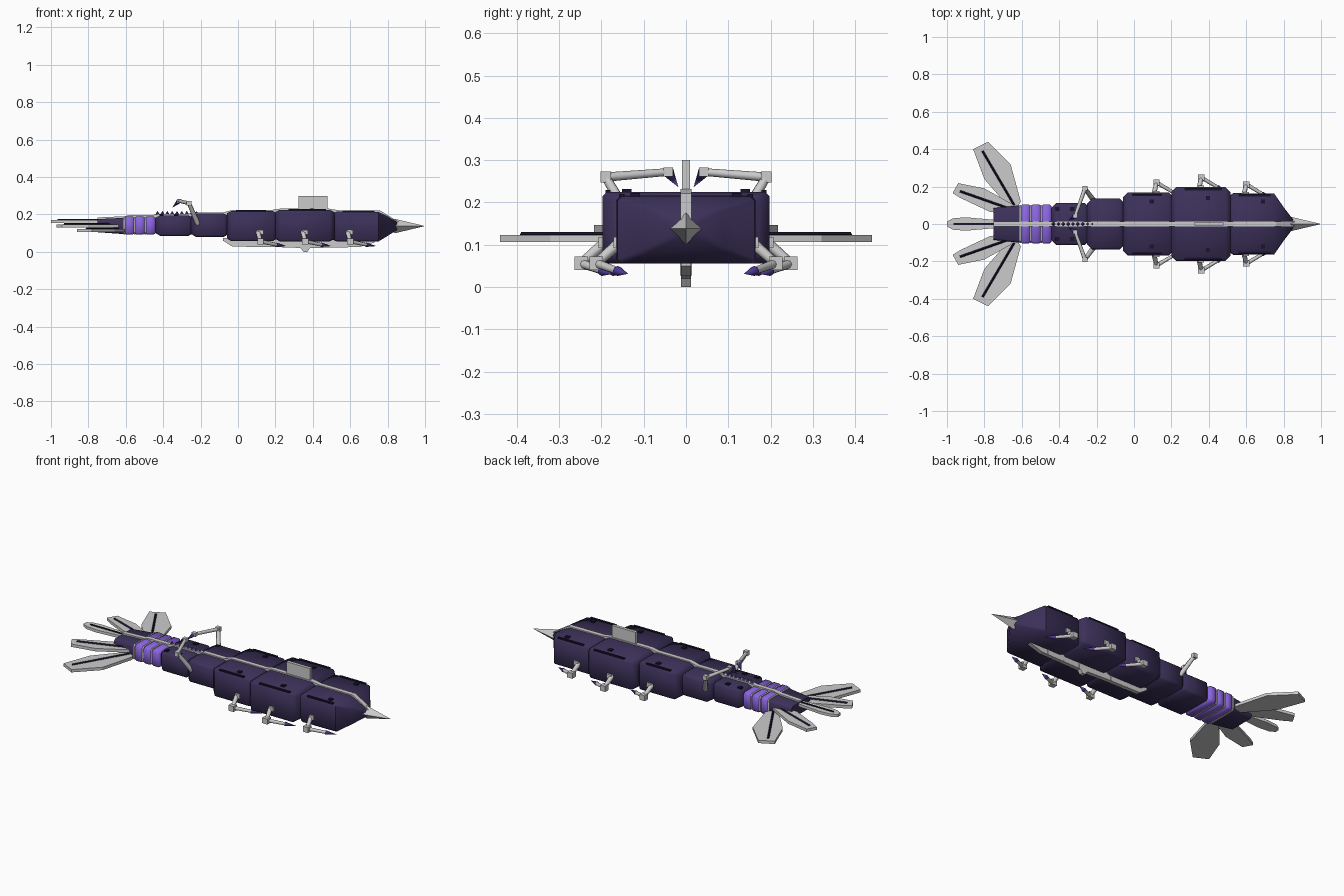
import bpy, bmesh
from mathutils import Vector


def mat(name, c):
    m = bpy.data.materials.new(name)
    m.diffuse_color = (*c, 1)
    return m


HULL = mat("hull_violet", (0.045, 0.03, 0.1))
BRIGHT = mat("bright_violet", (0.26, 0.13, 0.75))
DARK = mat("dark_trim", (0.01, 0.007, 0.026))
CLAW = mat("claw_violet", (0.08, 0.04, 0.3))


def finish(name, bm, m=None, smooth=False):
    bmesh.ops.recalc_face_normals(bm, faces=bm.faces)
    me = bpy.data.meshes.new(name)
    bm.to_mesh(me)
    bm.free()
    ob = bpy.data.objects.new(name, me)
    bpy.context.collection.objects.link(ob)
    if m:
        me.materials.append(m)
    if smooth:
        bpy.context.view_layer.objects.active = ob
        ob.select_set(True)
        bpy.ops.object.shade_smooth_by_angle(angle=0.9)
        ob.select_set(False)
    return ob


def loft(name, stations, m=None, c=0.0, smooth=False):
    """Box-like sections (x, half width, z low, z high) joined along x; c = corner chamfer."""
    bm = bmesh.new()
    rings = []
    for x, w, a, b in stations:
        if c:
            p = [(w, a + c), (w, b - c), (w - c, b), (c - w, b), (-w, b - c), (-w, a + c), (c - w, a), (w - c, a)]
        else:
            p = [(w, a), (w, b), (-w, b), (-w, a)]
        rings.append([bm.verts.new((x, y, z)) for y, z in p])
    for r, s in zip(rings, rings[1:]):
        for i in range(len(r)):
            j = (i + 1) % len(r)
            bm.faces.new((r[i], r[j], s[j], s[i]))
    bm.faces.new(rings[0])
    bm.faces.new(rings[-1])
    return finish(name, bm, m, smooth)


def box(name, c, d, m=None):
    bm = bmesh.new()
    bmesh.ops.create_cube(bm, size=1)
    for v in bm.verts:
        v.co = Vector(c) + v.co * Vector(d)
    return finish(name, bm, m)


def rod(name, a, b, r1, r2, m=None, n=8):
    a, b = Vector(a), Vector(b)
    bm = bmesh.new()
    bmesh.ops.create_cone(bm, cap_ends=True, segments=n, radius1=r1, radius2=r2, depth=(b - a).length)
    q = (b - a).to_track_quat('Z', 'Y')
    for v in bm.verts:
        v.co = (a + b) / 2 + q @ v.co
    return finish(name, bm, m, n > 4)


def plate(name, pts, z, t, m=None):
    bm = bmesh.new()
    f = bm.faces.new([bm.verts.new((x, y, z)) for x, y in pts])
    r = bmesh.ops.extrude_face_region(bm, geom=[f])
    for v in r['geom']:
        if isinstance(v, bmesh.types.BMVert):
            v.co.z += t
    return finish(name, bm, m)


# hull segments with tapered ends
for name, x0, x1, w, a, b in [("thorax_front", 0.2, 0.515, 0.197, 0.055, 0.225),
                              ("thorax_rear", -0.06, 0.21, 0.168, 0.057, 0.218),
                              ("abdomen_front", -0.25, -0.05, 0.135, 0.08, 0.204),
                              ("abdomen_rear", -0.44, -0.24, 0.113, 0.085, 0.195)]:
    loft(name, [(x0, w - 0.025, a + 0.015, b - 0.012), (x0 + 0.025, w, a, b),
                (x1 - 0.025, w, a, b), (x1, w - 0.025, a + 0.015, b - 0.012)], HULL, 0.01, True)
loft("head", [(0.505, 0.145, 0.065, 0.205), (0.53, 0.165, 0.055, 0.216), (0.75, 0.162, 0.055, 0.214),
              (0.80, 0.09, 0.085, 0.19), (0.85, 0.025, 0.118, 0.16)], HULL, 0.01, True)
loft("tail_base", [(-0.75, 0.085, 0.105, 0.175), (-0.61, 0.1, 0.095, 0.182)], HULL, 0.01, True)

# bright ribbed collar with pale rings
for i in range(3):
    x = -0.608 + 0.056 * i
    loft("collar_rib", [(x, 0.093, 0.1, 0.18), (x + 0.01, 0.105, 0.092, 0.19),
                        (x + 0.044, 0.105, 0.092, 0.19), (x + 0.056, 0.093, 0.1, 0.18)], BRIGHT, 0.01, True)
    loft("collar_ring", [(x - 0.004, 0.101, 0.094, 0.187), (x + 0.004, 0.101, 0.094, 0.187)], None, 0.01)

# spine strip, keel, dorsal fin
spine = [(-0.75, 0.184), (-0.61, 0.19), (-0.58, 0.197), (-0.46, 0.197), (-0.42, 0.203), (-0.27, 0.203), (-0.22, 0.211),
         (-0.08, 0.211), (-0.03, 0.224), (0.18, 0.224), (0.23, 0.232), (0.48, 0.232), (0.54, 0.222),
         (0.76, 0.221), (0.86, 0.16)]
loft("spine", [(x, 0.013, z - 0.022, z) for x, z in spine])
loft("keel", [(-0.08, 0.012, 0.06, 0.075), (-0.03, 0.012, 0.028, 0.07), (0.2, 0.012, 0.026, 0.07),
              (0.36, 0.012, 0.02, 0.07), (0.65, 0.012, 0.026, 0.07), (0.73, 0.012, 0.05, 0.07)])
for i in range(6):
    box("keel_seam", (0.06 + 0.11 * i, 0, 0.044), (0.008, 0.028, 0.034))
loft("keel_nub", [(0.335, 0.012, 0.02, 0.04), (0.35, 0.012, 0, 0.04), (0.37, 0.012, 0, 0.04), (0.385, 0.012, 0.02, 0.04)])
box("dorsal_fin", (0.4, 0, 0.26), (0.155, 0.018, 0.08))

# nose spike
rod("nose_spike", (0.84, 0, 0.138), (1.0, 0, 0.138), 0.038, 0.0, None, 4)
rod("nose_spike_root", (0.84, 0, 0.138), (0.77, 0, 0.138), 0.038, 0.0, None, 4)

# row of small back teeth
for i in range(9):
    x = -0.43 + 0.026 * i
    rod("back_tooth", (x, 0, 0.2), (x, 0, 0.219), 0.012, 0, CLAW, 4)

# tail fan
plate("fan_centre", [(-0.72, 0.02), (-0.9, 0.036), (-0.97, 0.03), (-1, 0.012), (-1, -0.012), (-0.97, -0.03),
                     (-0.9, -0.036), (-0.72, -0.02)], 0.155, 0.016)
box("fan_centre_rib", (-0.85, 0, 0.172), (0.23, 0.01, 0.006), DARK)
fan_mid = [(-0.65, 0.05), (-0.77, 0.065), (-0.93, 0.14), (-0.97, 0.165), (-0.94, 0.218), (-0.8, 0.19), (-0.64, 0.1)]
fan_out = [(-0.63, 0.08), (-0.67, 0.09), (-0.8, 0.24), (-0.86, 0.4), (-0.78, 0.44), (-0.66, 0.32), (-0.605, 0.12)]

for s in (1, -1):
    side = "left" if s > 0 else "right"
    plate(side + "_fan_middle", [(x, y * s) for x, y in fan_mid], 0.13, 0.017)
    plate(side + "_fan_outer", [(x, y * s) for x, y in fan_out], 0.106, 0.017)
    rod(side + "_fan_rib_mid", (-0.66, 0.08 * s, 0.148), (-0.93, 0.175 * s, 0.148), 0.006, 0.006, DARK, 4)
    rod(side + "_fan_rib_out", (-0.64, 0.1 * s, 0.124), (-0.81, 0.39 * s, 0.124), 0.006, 0.006, DARK, 4)

    # walking legs: thigh, knee block, shin, claw
    for x, w, y in [(0.12, 0.165, 0.222), (0.36, 0.195, 0.248), (0.60, 0.16, 0.212)]:
        hip, knee = (x - 0.015, (w - 0.015) * s, 0.115), (x, y * s, 0.056)
        ankle, tip = (x + 0.085, (y - 0.05) * s, 0.038), (x + 0.14, (y - 0.075) * s, 0.031)
        rod(side + "_thigh", hip, knee, 0.014, 0.011)
        box(side + "_hip_block", (x, w * s, 0.105), (0.03, 0.024, 0.026))
        box(side + "_knee", knee, (0.034, 0.032, 0.032))
        rod(side + "_shin", knee, ankle, 0.011, 0.009)
        rod(side + "_claw", ankle, tip, 0.012, 0, CLAW)

    # raised rear arms
    sh, el, wr = (-0.215, 0.125 * s, 0.15), (-0.262, 0.19 * s, 0.26), (-0.315, 0.042 * s, 0.272)
    rod(side + "_upper_arm", sh, el, 0.014, 0.011)
    box(side + "_elbow", el, (0.026, 0.024, 0.026))
    rod(side + "_forearm", el, wr, 0.011, 0.009)
    box(side + "_wrist", wr, (0.024, 0.022, 0.022))
    rod(side + "_arm_claw", wr, (-0.352, 0.018 * s, 0.236), 0.014, 0, CLAW)

    # dark edge strips and studs on the back
    for x0, x1, y, z in [(-0.01, 0.15, 0.155, 0.219), (0.27, 0.47, 0.185, 0.226), (0.56, 0.73, 0.152, 0.216)]:
        box(side + "_edge_strip", ((x0 + x1) / 2, y * s, z), (x1 - x0, 0.012, 0.008), DARK)
    for x, y, z in [(0.095, 0.12, 0.22), (0.395, 0.14, 0.227), (0.69, 0.12, 0.217),
                    (-0.41, 0.08, 0.197), (-0.33, 0.08, 0.197)]:
        box(side + "_stud", (x, y * s, z), (0.022, 0.022, 0.01), DARK)
